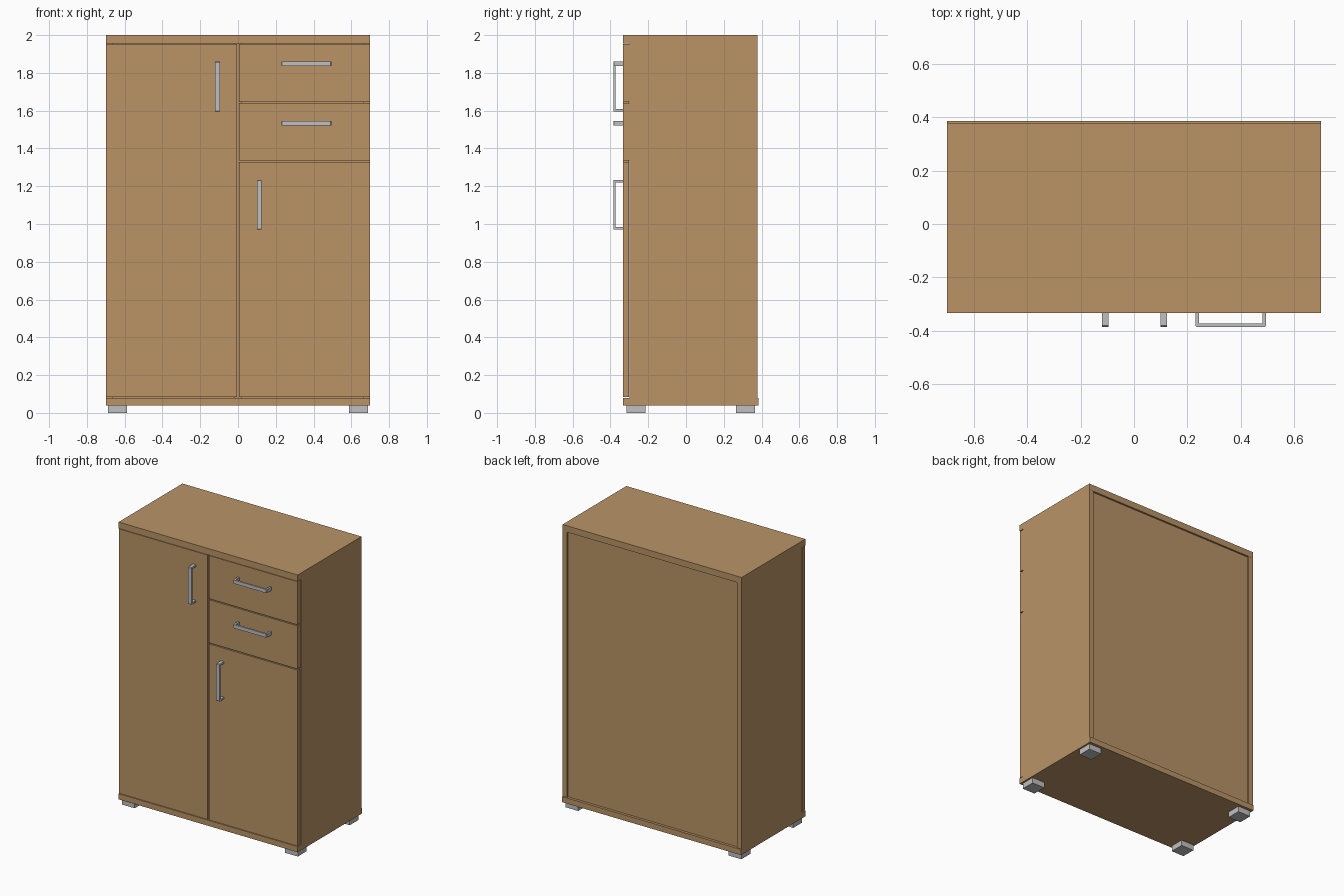
import bpy, bmesh
from mathutils import Vector

if "Cube" in bpy.data.objects:
    bpy.data.objects.remove(bpy.data.objects["Cube"])


def material(name, rgb):
    m = bpy.data.materials.new(name)
    m.diffuse_color = (*rgb, 1)
    m.use_nodes = True
    m.node_tree.nodes["Principled BSDF"].inputs["Base Color"].default_value = m.diffuse_color
    return m


WOOD = material("light_wood", (0.49, 0.295, 0.134))
METAL = material("brushed_metal", (0.53, 0.53, 0.54))


def finish(name, bm, mat):
    bmesh.ops.recalc_face_normals(bm, faces=bm.faces)
    me = bpy.data.meshes.new(name)
    bm.to_mesh(me)
    bm.free()
    me.materials.append(mat)
    ob = bpy.data.objects.new(name, me)
    bpy.context.collection.objects.link(ob)
    return ob


def box(name, x, y, z, mat=WOOD):
    bm = bmesh.new()
    bmesh.ops.create_cube(bm, size=1)
    for v in bm.verts:
        v.co = Vector([(r[0] + r[1]) / 2 + c * (r[1] - r[0])
                       for c, r in zip(v.co, (x, y, z))])
    return finish(name, bm, mat)


def handle(name, x, z, vertical):
    """U-shaped pull: a flat chamfered profile extruded across its width."""
    L, t, w, c = 0.132, 0.013, 0.0125, 0.004
    y0, y1 = -0.333, -0.385
    half = [(L - t, y0), (L, y0), (L, y1 + c), (L - c, y1)]
    inner = (L - t, y1 + t)
    pts = half + [(-a, b) for a, b in reversed(half)]
    pts += [(-inner[0], inner[1]), inner]
    bm = bmesh.new()
    if vertical:
        vs = [bm.verts.new((x - w, b, z + a)) for a, b in pts]
        d = (2 * w, 0, 0)
    else:
        vs = [bm.verts.new((x + a, b, z - w)) for a, b in pts]
        d = (0, 0, 2 * w)
    f = bm.faces.new(vs)
    r = bmesh.ops.extrude_face_region(bm, geom=[f])
    bmesh.ops.translate(bm, vec=d, verts=[v for v in r["geom"]
                                          if isinstance(v, bmesh.types.BMVert)])
    return finish(name, bm, METAL)


# Carcass
box("top_board", (-0.7, 0.7), (-0.333, 0.379), (1.955, 2.0))
box("bottom_board", (-0.7, 0.7), (-0.333, 0.385), (0.04, 0.08))
for s, side in ((-1, "left"), (1, "right")):
    xs = sorted((s * 0.7, s * 0.665))
    box(side + "_side_panel", xs, (-0.298, 0.378), (0.08, 1.955))
box("back_panel", (-0.665, 0.665), (0.352, 0.366), (0.08, 1.955))
box("divider", (-0.018, 0.018), (-0.298, 0.352), (0.08, 1.955))
box("drawer_shelf", (0.018, 0.665), (-0.298, 0.352), (1.315, 1.345))

# Doors and drawer fronts
F = (-0.333, -0.303)
box("left_door", (-0.698, -0.005), F, (0.084, 1.952))
box("right_door", (0.005, 0.698), F, (0.084, 1.328))
box("lower_drawer_front", (0.005, 0.698), (-0.333, -0.298), (1.335, 1.640))
box("upper_drawer_front", (0.005, 0.698), (-0.333, -0.298), (1.647, 1.952))

# Handles
handle("left_door_handle", -0.108, 1.727, True)
handle("right_door_handle", 0.112, 1.102, True)
handle("upper_drawer_handle", 0.362, 1.848, False)
handle("lower_drawer_handle", 0.362, 1.533, False)

# Feet
for s, side in ((-1, "left"), (1, "right")):
    for y, end in ((-0.265, "front"), (0.315, "back")):
        box(f"{end}_{side}_foot", sorted((s * 0.588, s * 0.688)),
            (y - 0.05, y + 0.05), (0, 0.04), METAL)
